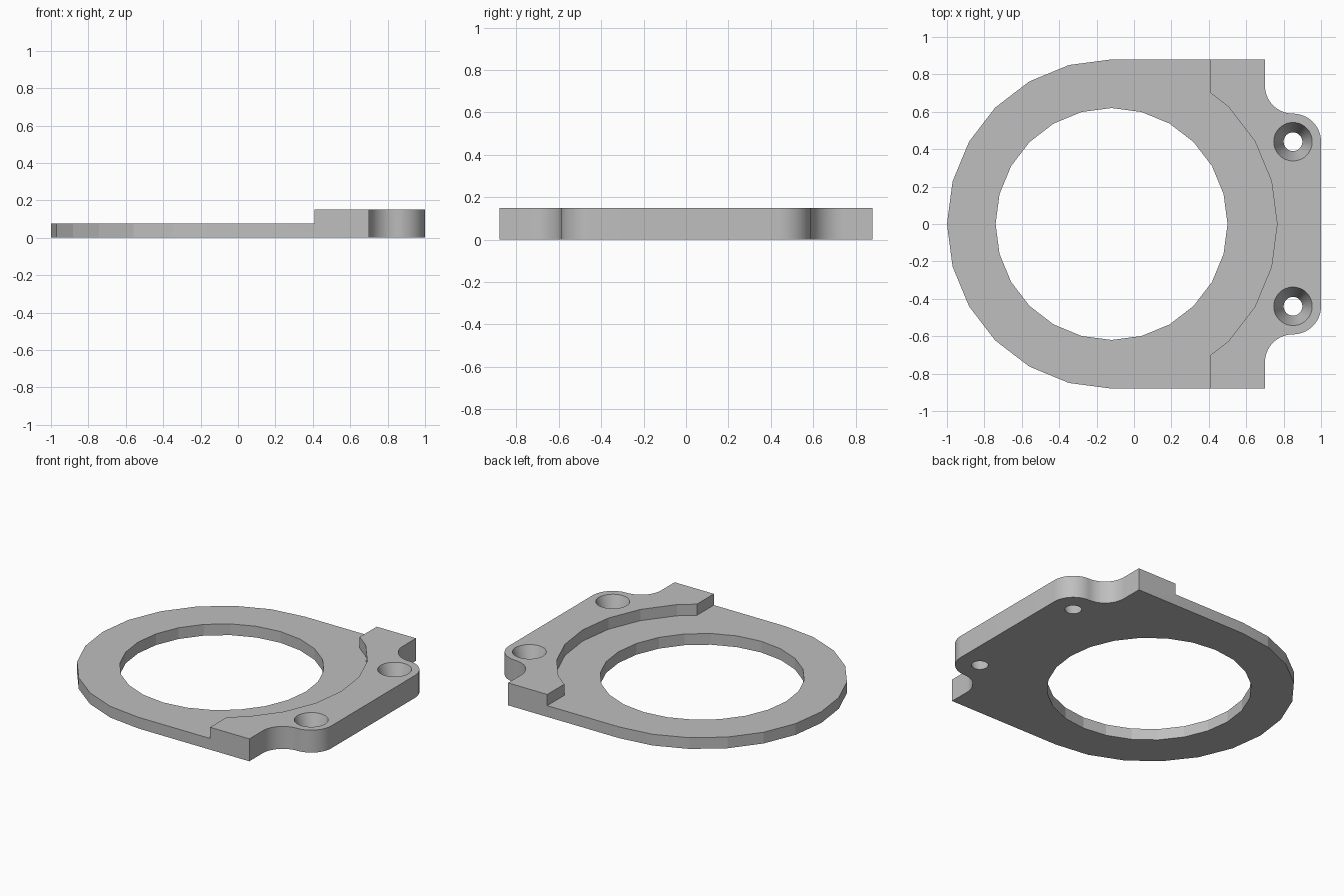
import bpy, bmesh
from math import sin, cos, radians

if "Cube" in bpy.data.objects:
    bpy.data.objects.remove(bpy.data.objects["Cube"], do_unlink=True)

# Main dimensions
HEIGHT, STEP = 0.15, 0.075
RING_X, RING_R, BORE_R, SEAT_R = -0.12, 0.88, 0.62, 0.885
SHOULDER_X, BLOCK_X = 0.41, 0.70
EAR_X, EAR_Y, EAR_R = 0.85, 0.44, 0.15

grey = bpy.data.materials.new("plain grey")
grey.use_nodes = True
grey.diffuse_color = (0.52, 0.52, 0.52, 1)
grey.node_tree.nodes["Principled BSDF"].inputs["Base Color"].default_value = grey.diffuse_color


def arc(cx, cy, r, start, end, steps):
    angles = [radians(start + (end - start) * i / steps) for i in range(steps + 1)]
    return [(cx + r * cos(a), cy + r * sin(a)) for a in angles]


def mirrored(points):
    """Close a half outline with its reflection across the x axis."""
    return points + [(x, -y) for x, y in reversed(points) if abs(y) > 1e-5]


def prism(name, points, bottom, top):
    bm = bmesh.new()
    face = bm.faces.new([bm.verts.new((x, y, bottom)) for x, y in points])
    new = bmesh.ops.extrude_face_region(bm, geom=[face])["geom"]
    bmesh.ops.translate(bm, vec=(0, 0, top - bottom),
                        verts=[v for v in new if isinstance(v, bmesh.types.BMVert)])
    bmesh.ops.recalc_face_normals(bm, faces=bm.faces)
    mesh = bpy.data.meshes.new(name)
    bm.to_mesh(mesh)
    bm.free()
    mesh.materials.append(grey)
    obj = bpy.data.objects.new(name, mesh)
    bpy.context.collection.objects.link(obj)
    return obj


def cut(body, cutter):
    cutter.hide_render = True
    mod = body.modifiers.new(cutter.name, 'BOOLEAN')
    mod.operation, mod.solver, mod.object = 'DIFFERENCE', 'EXACT', cutter
    bpy.context.view_layer.objects.active = body
    bpy.ops.object.modifier_apply(modifier=mod.name)
    bpy.data.objects.remove(cutter, do_unlink=True)


# Full-height body: half ring, square shoulders and two rounded ears
ear = arc(EAR_X, EAR_Y, EAR_R, 0, 90, 16)
fillet = arc(EAR_X, EAR_Y + 2 * EAR_R, EAR_R, 270, 180, 16)[1:]
shoulder = [(BLOCK_X, RING_R)]
ring = arc(RING_X, 0, RING_R, 90, 180, 6)
body = prism("mounting_ring", mirrored(ear + fillet + shoulder + ring), 0, HEIGHT)

# Lowered seat around the bore
seat = arc(RING_X, 0, SEAT_R, 0, 45, 3)
corner = [(SHOULDER_X, 0.70), (SHOULDER_X, 1.1), (-1.2, 1.1)]
cut(body, prism("seat_cutter", mirrored(seat + corner), STEP, 0.3))

# Central bore
bore = arc(RING_X, 0, BORE_R, 0, 360, 24)[:-1]
cut(body, prism("bore_cutter", bore, -0.1, 0.3))

# Tapered screw holes, cone extended past both faces
for side in (-1, 1):
    bpy.ops.mesh.primitive_cone_add(vertices=48, radius1=0.043, radius2=0.11,
                                    depth=0.19, location=(EAR_X, side * EAR_Y, HEIGHT / 2))
    cone = bpy.context.object
    cone.name = "screw_hole_cutter"
    cone.data.materials.append(grey)
    cut(body, cone)

# Smooth the fine arcs, keep the ring facets crisp
bpy.ops.object.select_all(action='DESELECT')
body.select_set(True)
bpy.context.view_layer.objects.active = body
bpy.ops.object.shade_smooth_by_angle(angle=radians(10))
